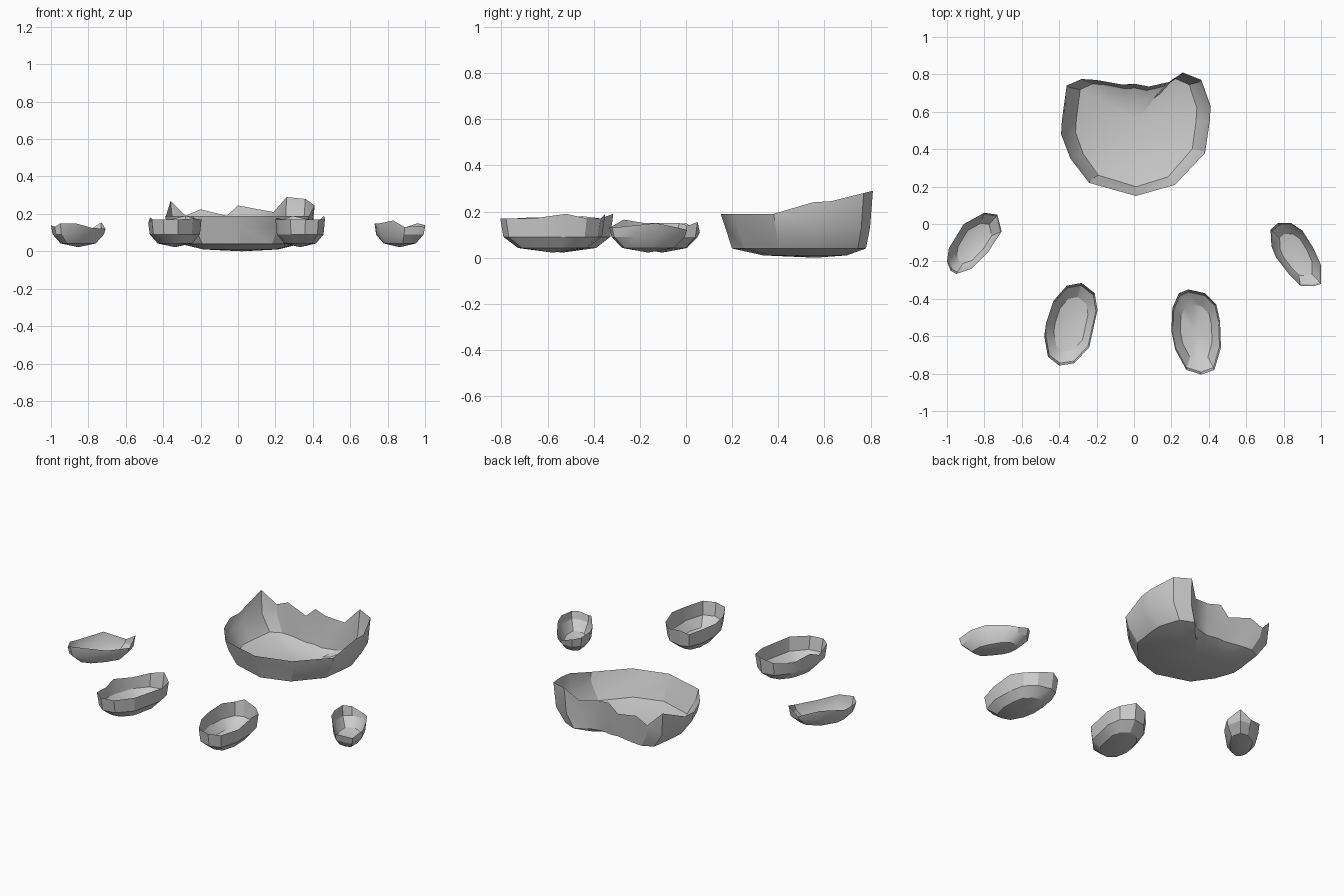
import bpy, bmesh


def shell(name, rim, centre, rings, bottom):
    """Open bowl: a ragged rim lofted down through shrinking rings to a low point."""
    bm = bmesh.new()
    cx, cy = centre
    loops = [[bm.verts.new(p) for p in rim]]
    for sx, sy, z in rings:
        loops.append([bm.verts.new((cx + (x - cx) * sx, cy + (y - cy) * sy, z))
                      for x, y, _ in rim])
    n = len(rim)
    for a, b in zip(loops, loops[1:]):
        for i in range(n):
            j = (i + 1) % n
            bm.faces.new((a[i], a[j], b[j], b[i]))
    low = bm.verts.new((cx, cy, bottom))
    for i in range(n):
        bm.faces.new((loops[-1][i], loops[-1][(i + 1) % n], low))
    bmesh.ops.recalc_face_normals(bm, faces=bm.faces)
    # open surface: make the bottom face down and outwards
    if sum(f.normal.z * f.calc_area() for f in bm.faces) > 0:
        bmesh.ops.reverse_faces(bm, faces=bm.faces)
    me = bpy.data.meshes.new(name)
    bm.to_mesh(me)
    bm.free()
    ob = bpy.data.objects.new(name, me)
    bpy.context.collection.objects.link(ob)
    bpy.ops.object.select_all(action='DESELECT')
    ob.select_set(True)
    bpy.context.view_layer.objects.active = ob
    bpy.ops.object.shade_smooth_by_angle(angle=0.52)
    return ob


# Large heel pad, rim higher and more ragged at the back
heel_rim = [(0.01, 0.15, .19), (0.22, 0.21, .19), (0.38, 0.38, .19), (0.405, 0.55, .24),
            (0.41, 0.63, .245), (0.36, 0.77, .28), (0.26, 0.81, .29), (0.19, 0.76, .21),
            (0.08, 0.735, .23), (0.0, 0.75, .245), (-0.06, 0.745, .19), (-0.20, 0.77, .225),
            (-0.28, 0.775, .19), (-0.36, 0.74, .27), (-0.385, 0.56, .19),
            (-0.39, 0.48, .19), (-0.34, 0.35, .19), (-0.24, 0.22, .19)]
shell("heel_pad", heel_rim, (0.02, 0.56),
      [(.97, .95, .13), (.81, .88, .04), (.5, .55, .01)], 0.0)

# Four toe pads
toe_rims = {
    "outer_left_toe": [
        (-1.0, -.20, .14), (-.99, -.13, .13), (-.91, 0, .15), (-.80, .06, .11),
        (-.73, .05, .155), (-.708, -.04, .12), (-.78, -.15, .125), (-.87, -.24, .15),
        (-.95, -.267, .15), (-.98, -.25, .13)],
    "inner_left_toe": [
        (-.48, -.60, .15), (-.47, -.53, .18), (-.43, -.41, .155), (-.36, -.33, .17),
        (-.28, -.315, .19), (-.21, -.37, .17), (-.195, -.46, .17), (-.24, -.66, .175),
        (-.32, -.745, .17), (-.40, -.757, .17), (-.46, -.71, .17)],
    "inner_right_toe": [
        (.20, -.57, .17), (.205, -.45, .18), (.24, -.37, .17), (.29, -.35, .19),
        (.38, -.37, .17), (.44, -.43, .17), (.46, -.52, .19), (.465, -.66, .17),
        (.43, -.78, .17), (.36, -.805, .17), (.28, -.78, .17), (.22, -.67, .17)],
    "outer_right_toe": [
        (.73, -.03, .15), (.77, .005, .14), (.84, .005, .12), (.90, -.035, .13),
        (.96, -.13, .15), (1.0, -.22, .14), (1.0, -.32, .13), (.96, -.333, .135),
        (.89, -.33, .13), (.83, -.27, .165), (.76, -.18, .15), (.735, -.12, .15)],
}
for name, rim in toe_rims.items():
    xs, ys = [p[0] for p in rim], [p[1] for p in rim]
    mid = ((min(xs) + max(xs)) / 2, (min(ys) + max(ys)) / 2)
    shell(name, rim, mid, [(.94, .94, .09), (.64, .66, .042)], 0.022)
